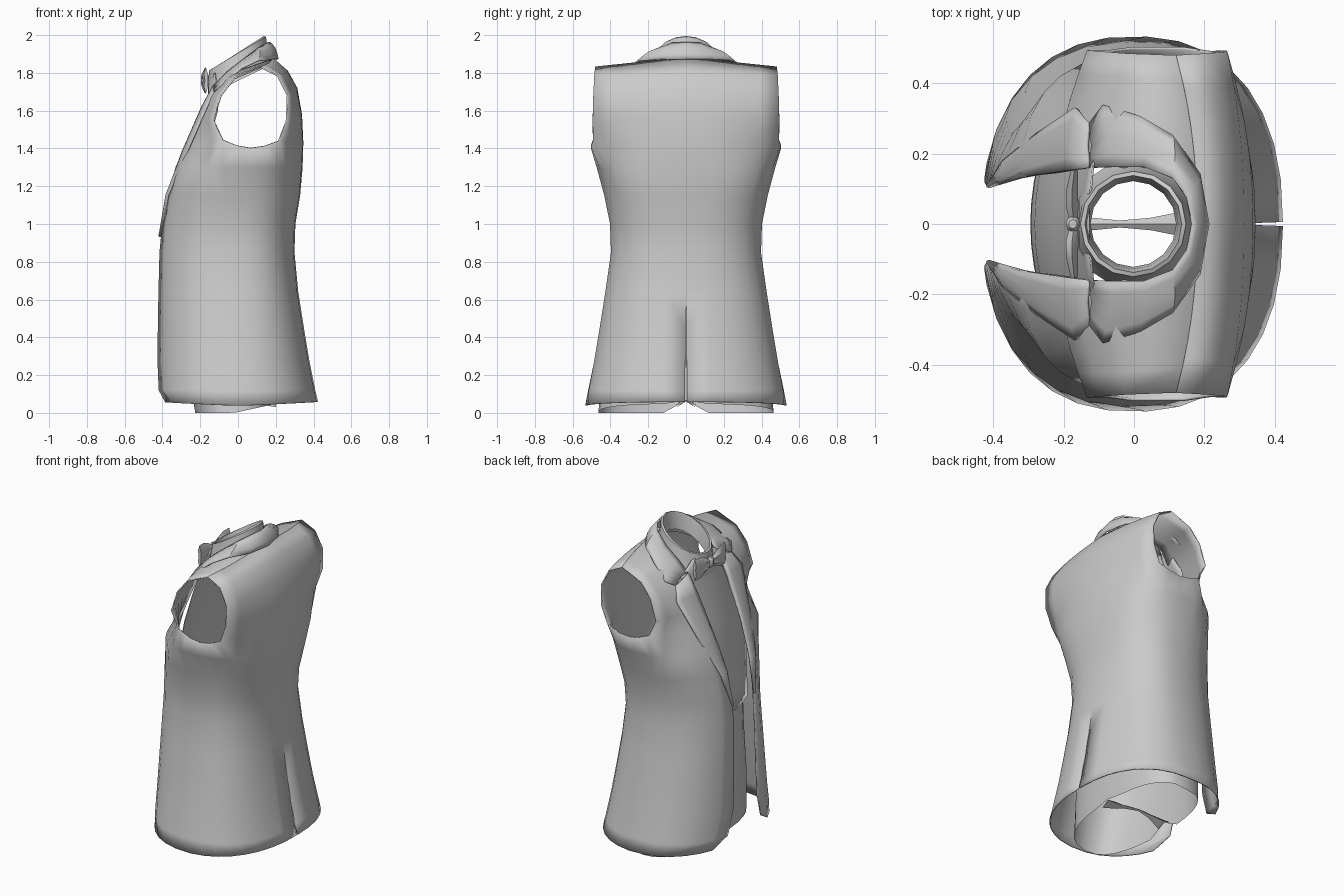
import bpy, math
from mathutils import Vector as V

if "Cube" in bpy.data.objects:
    bpy.data.objects.remove(bpy.data.objects["Cube"])


def finish(o, angle=40):
    bpy.ops.object.select_all(action='DESELECT')
    o.select_set(True)
    bpy.context.view_layer.objects.active = o
    bpy.ops.object.shade_smooth_by_angle(angle=math.radians(angle))


def make(name, verts, faces, mirror=False, thick=0.0):
    me = bpy.data.meshes.new(name)
    me.from_pydata([tuple(v) for v in verts], [], faces)
    me.validate()
    o = bpy.data.objects.new(name, me)
    bpy.context.collection.objects.link(o)
    finish(o)
    if mirror:
        m = o.modifiers.new("mirror", 'MIRROR')
        m.use_axis = (False, True, False)
        m.merge_threshold = 0.001
    if thick:
        s = o.modifiers.new("cloth", 'SOLIDIFY')
        s.thickness = thick
        s.offset = 0
    return o


def grid(rows, wrap=False):
    """Vertices and quads joining rows of equal length."""
    n = len(rows[0])
    verts = [v for r in rows for v in r]
    faces = []
    for i in range(len(rows) - 1):
        for j in range(n if wrap else n - 1):
            k = (j + 1) % n
            faces.append((i * n + j, i * n + k, (i + 1) * n + k, (i + 1) * n + j))
    return verts, faces


# Jacket: half shell, columns run back centre -> underarm -> front edge
NB, NS, NF = 5, 4, 5
N = NB + NS + NF
# z, front x, front edge y, half width, back x, vent gap, roundness
rings = [(0.05, -.425, .28, .53, .42, .006, .85), (0.12, -.43, .17, .515, .405, .005, .85),
         (0.27, -.43, .125, .485, .375, .004, .85), (0.45, -.428, .115, .455, .345, .003, .85),
         (0.64, -.425, .11, .425, .315, 0, .85), (0.85, -.42, .105, .395, .295, 0, .85),
         (1.0, -.405, .11, .40, .30, 0, .82), (1.15, -.375, .118, .43, .325, 0, .78),
         (1.3, -.33, .13, .47, .338, 0, .72)]
rows = []
for i, (z, xf, yf, w, xb, gap, p) in enumerate(rings):
    end = math.pi - math.asin((yf / w) ** (1 / p))
    row = []
    for j in range(N + 1):
        a = end * j / N
        c, s = math.cos(a), math.sin(a)
        x = (xb if c > 0 else xf) * abs(c) ** p
        dz = (0.02 * abs(c) - 0.012) if i == 0 else 0
        row.append(V((x, max(w * abs(s) ** p, gap) if j else gap, z + dz)))
    rows.append(row)

back_c = [(.342, 1.43), (.335, 1.58), (.31, 1.72), (.26, 1.81), (.18, 1.88)]
arm_b = [(.215, 1.44), (.258, 1.55), (.262, 1.68), (.21, 1.785), (.12, 1.83)]
arm_f = [(-.08, 1.445), (-.13, 1.55), (-.09, 1.68), (-.02, 1.77), (.12, 1.83)]
front_e = [(-.27, .14, 1.43), (-.22, .145, 1.54), (-.16, .155, 1.66), (-.06, .165, 1.79), (.12, .15, 1.89)]
arm_y = [.49, .493, .49, .485, .48]


def panel(a, b, n, power, start=0):
    out = []
    for i in range(n + 1):
        s = start + (1 - start) * i / n
        p = a.lerp(b, s)
        p.x = a.x + (b.x - a.x) * s ** power
        out.append(p)
    return out


backs, fronts = [], []
for (bx, bz), (ax, az), (fx, fz), e, y in zip(back_c, arm_b, arm_f, front_e, arm_y):
    backs.append(panel(V((bx, 0, bz)), V((ax, y, az)), NB, 2.2))
    fronts.append(panel(V(e), V((fx, y, fz)), NF, 1.5)[::-1])
# both panels end on the same shoulder seam
fronts[-1] = panel(V((.18, 0, 1.88)), V((.12, .48, 1.83)), NF, 2.2, .25)[::-1]
side = [backs[0][-1].lerp(fronts[0][0], k / NS) + V((0, .01, -.04 * math.sin(math.pi * k / NS)))
        for k in range(1, NS)]
rows.append(backs[0] + side + fronts[0])
verts, faces = grid(rows)
base = len(verts) - (N + 1)
for pan, off in ((backs, 0), (fronts, NB + NS)):
    prev = [base + off + j for j in range(len(pan[0]))]
    for r in pan[1:]:
        cur = list(range(len(verts), len(verts) + len(r)))
        verts += r
        faces += [(prev[j], prev[j + 1], cur[j + 1], cur[j]) for j in range(len(r) - 1)]
        prev = cur
make("jacket_body", verts, faces, True, 0.008)


# Lapel and collar strips between a roll line and an outer edge
def strip(name, inner, outer, bulge):
    rr = []
    for a, b in zip(inner, outer):
        a, b = V(a), V(b)
        rr.append([a.lerp(b, t) + V(bulge) * (4 * t * (1 - t)) for t in (0, .2, .5, .8, 1)])
    make(name, *grid(rr), True, 0.01)


strip("lapel",
      [(-.408, .105, .93), (-.372, .115, 1.15), (-.293, .137, 1.38), (-.188, .152, 1.62), (-.125, .16, 1.735)],
      [(-.409, .112, .93), (-.37, .18, 1.15), (-.27, .26, 1.38), (-.165, .33, 1.62), (-.125, .285, 1.70)],
      (-.008, 0, .004))
strip("jacket_collar",
      [(-.125, .16, 1.735), (-.06, .162, 1.80), (.03, .162, 1.87), (.11, .13, 1.93), (.15, .075, 1.955), (.165, 0, 1.96)],
      [(-.125, .285, 1.70), (-.085, .338, 1.735), (.02, .305, 1.825), (.11, .25, 1.865), (.185, .14, 1.872), (.21, 0, 1.872)],
      (.006, 0, .014))

# Shirt collar: tilted folded ring
M = 16
rows = []
for r, dz in ((.122, -.11), (.128, -.05), (.138, 0), (.15, -.004), (.157, -.05), (.166, -.1), (.182, -.15)):
    row = []
    for j in range(M):
        a = 2 * math.pi * j / M
        x, y = r * math.cos(a) - .002, r * math.sin(a)
        row.append(V((max(x, -.158), y, 1.908 + dz + .64 * x * .138 / r)))
    rows.append(row)
make("shirt_collar", *grid(rows, True))

# Shirt front
rows = []
for z, x, w in ((1.80, -.13, .11), (1.72, -.145, .22), (1.6, -.172, .30), (1.4, -.232, .31),
                (1.15, -.28, .30), (.95, -.29, .29), (.8, -.292, .29)):
    rows.append([V((x + .7 * (w * t) ** 2, w * t, z)) for t in [k / 5 - 1 for k in range(11)]])
make("shirt_front", *grid(rows), thick=0.006)

# Trousers: half shell from the waist to a low open hem
A = 15
rows = []
for z, xf, xb, w in ((.88, -.28, .23, .35), (.6, -.275, .25, .38), (.33, -.265, .23, .42),
                     (.12, -.245, .21, .45), (0, -.23, .20, .465)):
    row = []
    for j in range(A):
        a = math.pi * j / (A - 1)
        c, s = math.cos(a), math.sin(a)
        x = (xf + xb) / 2 - (xb - xf) / 2 * math.copysign(abs(c) ** .7, c)
        y = w * abs(s) ** .9 if 0 < j < A - 1 else 0
        zz = z if z else (.065 if j in (0, A - 1) else max(0, (x + .02) * .22))
        row.append(V((x, y, zz)))
    rows.append(row)
make("trousers", *grid(rows), True)

# Crotch strip between the two leg openings
rows = [[V((x, y, z + abs(y) * -.6)) for y in (-w, 0, w)] for x, w, z in
        ((-.23, .05, .075), (-.12, .018, .08), (-.04, .01, .085), (.05, .018, .075), (.11, .03, .065), (.2, .05, .06))]
make("trouser_crotch", *grid(rows))

# Bow tie: flared wing on each side plus a knot
rows = []
for y, h, d, x in ((.012, .022, .012, -.172), (.05, .045, .018, -.176), (.10, .066, .016, -.176), (.152, .07, .01, -.17)):
    rows.append([V((x + d * c, y, 1.76 + h * s)) for c, s in
                 ((-1, -.5), (-.5, 0), (-1, .5), (0, 1), (1, .5), (1, -.5), (0, -1))])
v, f = grid(rows, True)
f.append(tuple(range(21, 28)))
make("bow_tie_wing", v, f, True)
rows = [[V((-.174 + r * math.cos(a), r * 1.1 * math.sin(a), z)) for a in [math.pi * k / 4 for k in range(8)]]
        for z, r in ((1.728, .012), (1.74, .021), (1.78, .021), (1.792, .012))]
v, f = grid(rows, True)
f += [tuple(range(7, -1, -1)), tuple(range(24, 32))]
make("bow_tie_knot", v, f)
